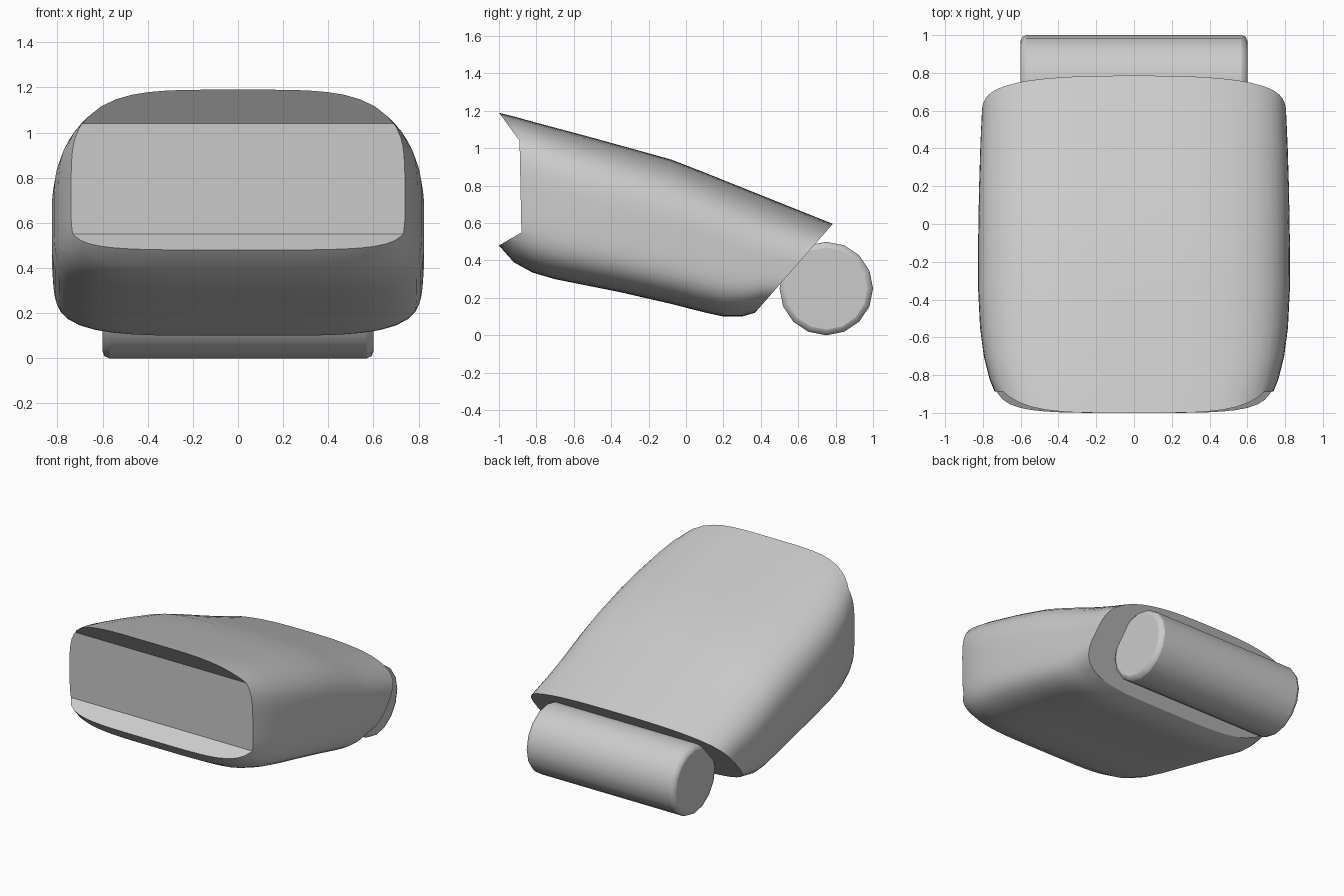
import bpy, bmesh, math
from mathutils import Vector

cube = bpy.data.objects.get("Cube")
if cube:
    bpy.data.objects.remove(cube, do_unlink=True)

grey = bpy.data.materials.new("light grey")
grey.use_nodes = True
grey.diffuse_color = (0.6, 0.6, 0.6, 1)
grey.node_tree.nodes["Principled BSDF"].inputs["Base Color"].default_value = (0.6, 0.6, 0.6, 1)


def make_object(name, bm):
    bmesh.ops.recalc_face_normals(bm, faces=bm.faces)
    mesh = bpy.data.meshes.new(name)
    bm.to_mesh(mesh)
    bm.free()
    mesh.materials.append(grey)
    obj = bpy.data.objects.new(name, mesh)
    bpy.context.collection.objects.link(obj)
    return obj


def smooth(obj, degrees):
    bpy.ops.object.select_all(action="DESELECT")
    obj.select_set(True)
    bpy.context.view_layer.objects.active = obj
    bpy.ops.object.shade_smooth_by_angle(angle=math.radians(degrees))


def section(bm, y, top, bottom, middle, width, power, steps=72):
    """Rounded cross-section with a crowned top and a flatter underside."""
    ring = []
    for i in range(steps):
        a = math.tau * i / steps
        c, s = math.cos(a), math.sin(a)
        p = power if s > 0 else 4.5
        r = (abs(c) ** p + abs(s) ** p) ** (-1 / p)
        height = top - middle if s > 0 else middle - bottom
        ring.append(bm.verts.new((width * c * r, y, middle + height * s * r)))
    return ring


# Housing: y, top, bottom, widest height, half width, roundness of the top
stations = [
    (-1.03, 1.197, 0.52, 0.82, 0.69, 4.2),
    (-1.00, 1.19, 0.48, 0.80, 0.70, 4.2),
    (-0.92, 1.17, 0.39, 0.76, 0.725, 4.2),
    (-0.82, 1.142, 0.335, 0.73, 0.765, 4.0),
    (-0.70, 1.11, 0.30, 0.69, 0.795, 3.8),
    (-0.55, 1.07, 0.27, 0.65, 0.815, 3.6),
    (-0.35, 1.015, 0.23, 0.60, 0.825, 3.5),
    (-0.08, 0.94, 0.168, 0.53, 0.825, 3.3),
    (0.10, 0.87, 0.122, 0.48, 0.822, 3.2),
    (0.20, 0.83, 0.10, 0.45, 0.82, 3.1),
    (0.30, 0.79, 0.10, 0.42, 0.817, 3.0),
    (0.40, 0.75, 0.13, 0.40, 0.814, 2.9),
    (0.60, 0.67, 0.18, 0.37, 0.805, 2.8),
    (0.85, 0.57, 0.22, 0.34, 0.79, 2.7),
]
bm = bmesh.new()
rings = [section(bm, *s) for s in stations]
for a, b in zip(rings, rings[1:]):
    for i in range(len(a)):
        j = (i + 1) % len(a)
        bm.faces.new((a[i], a[j], b[j], b[i]))
bm.faces.new(rings[0])
bm.faces.new(rings[-1])
# Slanted flat back
cut = bmesh.ops.bisect_plane(
    bm, geom=bm.verts[:] + bm.edges[:] + bm.faces[:], plane_co=Vector((0, 0.5, 0.27)),
    plane_no=Vector((0, 0.32, -0.28)).normalized(), clear_outer=True)
bmesh.ops.edgeloop_fill(bm, edges=[e for e in cut["geom_cut"] if isinstance(e, bmesh.types.BMEdge)])
housing = make_object("housing", bm)

# Front recess: flat window with sloping upper and lower rims
bm = bmesh.new()
profile = [(-0.88, 0.55), (-0.89, 1.04), (-1.00, 1.19), (-1.2, 1.46), (-1.2, 0.35), (-1.00, 0.48)]
sides = [[bm.verts.new((x, y, z)) for y, z in profile] for x in (-1.2, 1.2)]
for side in sides:
    bm.faces.new(side)
for i in range(len(profile)):
    j = (i + 1) % len(profile)
    bm.faces.new((sides[0][i], sides[0][j], sides[1][j], sides[1][i]))
cutter = make_object("recess_cutter", bm)
cutter.hide_render = True
mod = housing.modifiers.new("front recess", "BOOLEAN")
mod.operation = "DIFFERENCE"
mod.solver = "EXACT"
mod.object = cutter
bpy.context.view_layer.objects.active = housing
bpy.ops.object.modifier_apply(modifier=mod.name)
bpy.data.objects.remove(cutter, do_unlink=True)
smooth(housing, 28)

# Hinge barrel across the lower back
bpy.ops.mesh.primitive_cylinder_add(vertices=16, radius=0.25, depth=1.2, location=(0, 0.75, 0.25),
                                    rotation=(0, math.pi / 2, 0))
barrel = bpy.context.object
barrel.name = "hinge_barrel"
barrel.data.materials.append(grey)
bevel = barrel.modifiers.new("rounded ends", "BEVEL")
bevel.width = 0.03
bevel.segments = 2
bevel.limit_method = "ANGLE"
bevel.angle_limit = math.radians(60)
smooth(barrel, 30)
